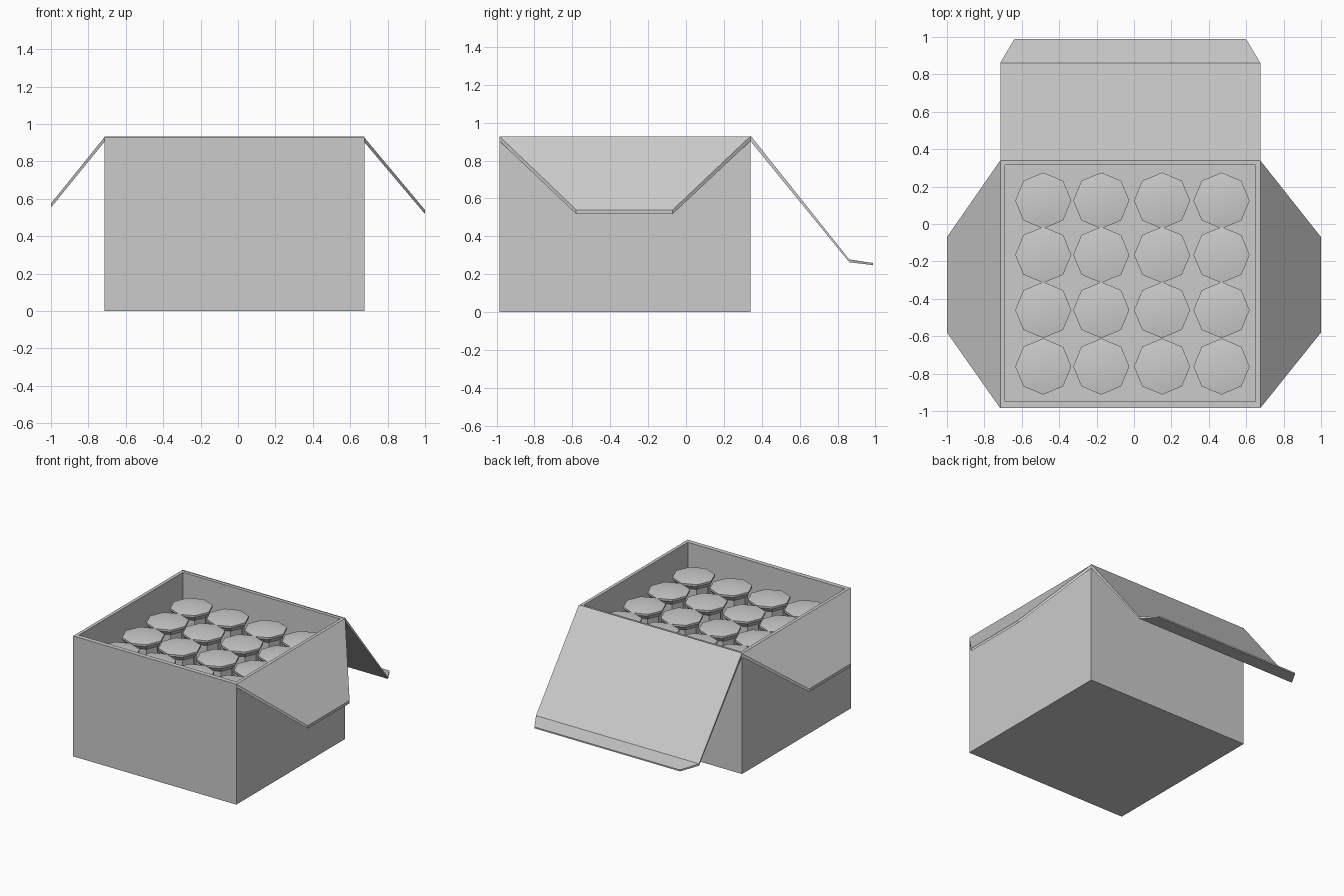
import bpy, bmesh, math

if "Cube" in bpy.data.objects:
    bpy.data.objects.remove(bpy.data.objects["Cube"])

X0, X1, Y0, Y1, H = -0.715, 0.675, -0.985, 0.34, 0.928


def make_object(name, bm, smooth=None):
    bmesh.ops.recalc_face_normals(bm, faces=bm.faces)
    mesh = bpy.data.meshes.new(name)
    bm.to_mesh(mesh)
    bm.free()
    ob = bpy.data.objects.new(name, mesh)
    bpy.context.collection.objects.link(ob)
    if smooth:
        bpy.ops.object.select_all(action='DESELECT')
        ob.select_set(True)
        bpy.context.view_layer.objects.active = ob
        bpy.ops.object.shade_smooth_by_angle(angle=math.radians(smooth))
    return ob


def loft(name, rings, smooth=None):
    """Closed solid skinned through rings of equal point count."""
    bm = bmesh.new()
    vs = [[bm.verts.new(p) for p in ring] for ring in rings]
    n = len(vs[0])
    for a, b in zip(vs, vs[1:]):
        for i in range(n):
            j = (i + 1) % n
            bm.faces.new((a[i], a[j], b[j], b[i]))
    bm.faces.new(vs[0])
    bm.faces.new(vs[-1])
    return make_object(name, bm, smooth)


def rect(x0, x1, y0, y1, z):
    return [(x0, y0, z), (x1, y0, z), (x1, y1, z), (x0, y1, z)]


def flap(name, rows):
    """Cardboard flap: rows are (start, end, vertical thickness)."""
    rings = []
    for a, b, t in rows:
        rings.append([a, b, (b[0], b[1], b[2] - t), (a[0], a[1], a[2] - t)])
    return loft(name, rings)


# open carton with thin walls and a floor
loft("carton", [rect(X0, X1, Y0, Y1, 0), rect(X0, X1, Y0, Y1, H),
                rect(-0.69, 0.65, -0.95, 0.315, H),
                rect(-0.69, 0.65, -0.95, 0.315, 0.03)])

# folded-out side flaps
for name, hinge, tip, z in (("left_flap", X0, -1, 0.575), ("right_flap", X1, 1, 0.54)):
    flap(name, [((hinge, Y0, H), (hinge, Y1, H), 0.025),
                ((tip, -0.58, z), (tip, -0.07, z), 0.022)])

# back lid with its tuck lip
flap("back_lid", [((X0, Y1, H + 0.005), (X1, Y1, H + 0.005), 0.03),
                  ((X0, 0.862, 0.278), (X1, 0.862, 0.278), 0.015),
                  ((-0.64, 0.988, 0.259), (0.6, 0.988, 0.259), 0.011)])

# sixteen eight-sided domed containers
PROFILE = [(0.12, 0.03), (0.12, 0.74), (0.15, 0.775), (0.15, 0.79)]
for r, y in enumerate((0.125, -0.165, -0.46, -0.762)):
    for c, x in enumerate((-0.485, -0.175, 0.15, 0.468)):
        bm = bmesh.new()
        rings = [[bm.verts.new((x + rad * math.cos(k * math.pi / 4),
                                y + rad * math.sin(k * math.pi / 4), z))
                  for k in range(8)] for rad, z in PROFILE]
        apex = bm.verts.new((x, y, 0.815))
        bm.faces.new(rings[0])
        for k in range(8):
            j = (k + 1) % 8
            for a, b in zip(rings, rings[1:]):
                bm.faces.new((a[k], a[j], b[j], b[k]))
            bm.faces.new((rings[-1][k], rings[-1][j], apex))
        make_object(f"container_{r}_{c}", bm, 30)
